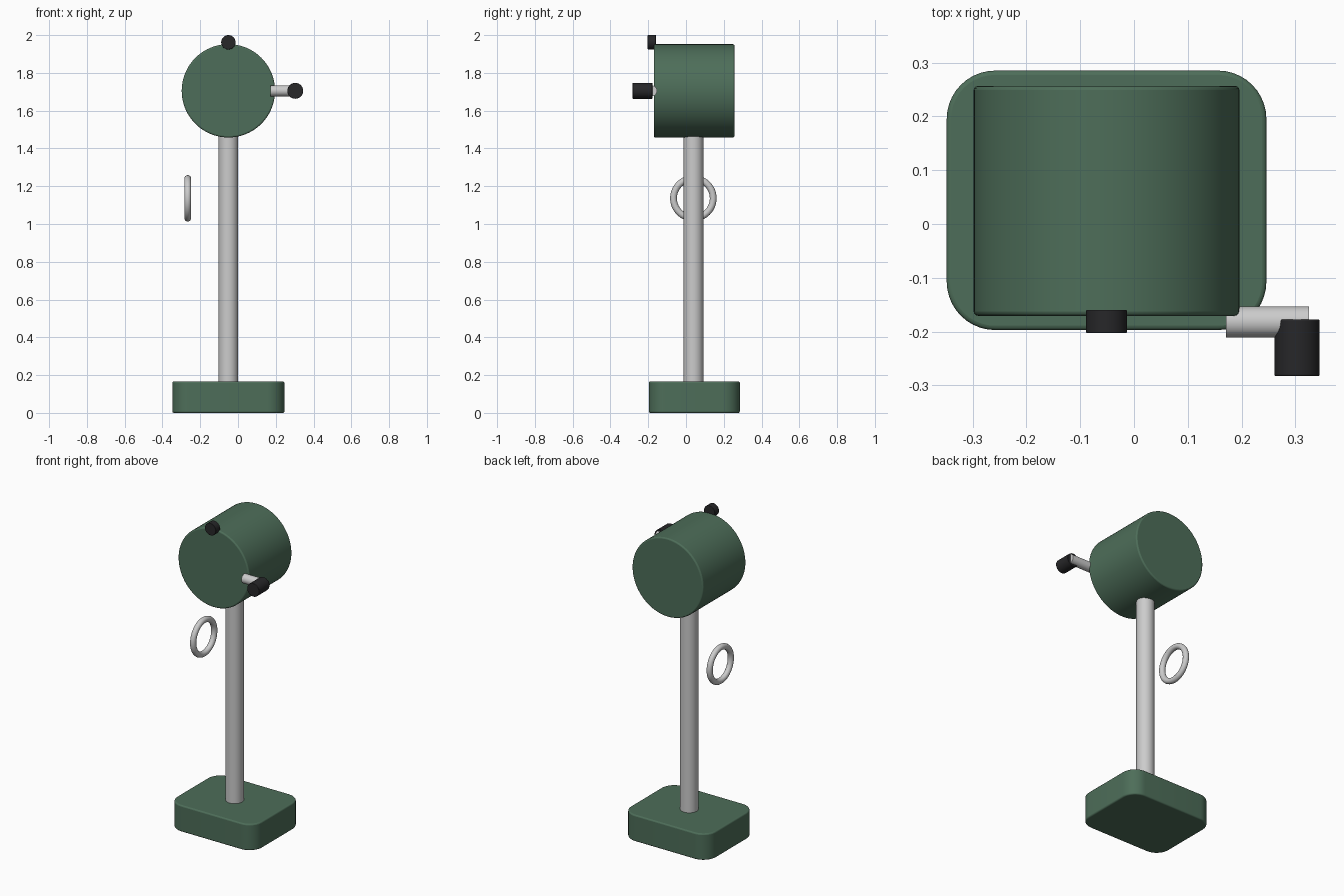
import bpy, bmesh, math
from mathutils import Matrix

if "Cube" in bpy.data.objects:
    bpy.data.objects.remove(bpy.data.objects["Cube"])


def material(name, rgb):
    m = bpy.data.materials.new(name)
    m.diffuse_color = (*rgb, 1)
    m.use_nodes = True
    m.node_tree.nodes["Principled BSDF"].inputs["Base Color"].default_value = m.diffuse_color
    return m


GREEN = material("green_paint", (0.075, 0.155, 0.10))
BLACK = material("black_rubber", (0.02, 0.02, 0.022))
ROT = {"x": Matrix.Rotation(math.pi / 2, 4, "Y"),
       "y": Matrix.Rotation(math.pi / 2, 4, "X"),
       "z": Matrix.Identity(4)}


def finish(name, bm, loc, mat=None, bevel=0.0):
    me = bpy.data.meshes.new(name)
    bm.to_mesh(me)
    bm.free()
    ob = bpy.data.objects.new(name, me)
    bpy.context.collection.objects.link(ob)
    ob.location = loc
    if mat:
        me.materials.append(mat)
    if bevel:
        mod = ob.modifiers.new("edge_bevel", "BEVEL")
        mod.width = bevel
        mod.segments = 3
        mod.limit_method = "ANGLE"
        mod.angle_limit = math.radians(40)
    bpy.ops.object.select_all(action="DESELECT")
    ob.select_set(True)
    bpy.context.view_layer.objects.active = ob
    bpy.ops.object.shade_smooth_by_angle(angle=math.radians(35))
    return ob


def cylinder(name, axis, r, length, loc, mat=None, bevel=0.0, sides=48):
    bm = bmesh.new()
    bmesh.ops.create_cone(bm, cap_ends=True, segments=sides, radius1=r,
                          radius2=r, depth=length, matrix=ROT[axis])
    return finish(name, bm, loc, mat, bevel)


# Base plate with rounded corners
bm = bmesh.new()
bmesh.ops.create_cube(bm, size=1, matrix=Matrix.Diagonal((0.594, 0.482, 0.166, 1)))
uprights = [e for e in bm.edges
            if abs(e.verts[0].co.z - e.verts[1].co.z) > 0.1]
bmesh.ops.bevel(bm, geom=uprights, offset=0.09, segments=10, profile=0.5,
                affect="EDGES")
finish("base", bm, (-0.051, 0.044, 0.083), GREEN, 0.008)

# Post
cylinder("post", "z", 0.052, 1.35, (-0.051, 0.04, 0.825))

# Drum head
cylinder("drum", "y", 0.247, 0.427, (-0.051, 0.043, 1.705), GREEN, 0.008, 96)

# Top knob
cylinder("top_knob", "y", 0.038, 0.043, (-0.051, -0.181, 1.962), BLACK, 0.002)

# Crank arm and grip
cylinder("crank_arm", "x", 0.029, 0.154, (0.248, -0.182, 1.705))
cylinder("crank_grip", "y", 0.042, 0.105, (0.303, -0.23, 1.705), BLACK, 0.003)

# Ring beside the post
bm = bmesh.new()
n = 16
verts = [bm.verts.new((0.018 * math.cos(t), 0, 0.105 + 0.018 * math.sin(t)))
         for t in (i * 2 * math.pi / n for i in range(n))]
edges = [bm.edges.new((verts[i], verts[(i + 1) % n])) for i in range(n)]
bmesh.ops.spin(bm, geom=verts + edges, cent=(0, 0, 0), axis=(1, 0, 0),
               angle=2 * math.pi, steps=64)
bmesh.ops.remove_doubles(bm, verts=bm.verts, dist=1e-4)
bmesh.ops.recalc_face_normals(bm, faces=bm.faces)
finish("ring", bm, (-0.266, 0.039, 1.136))
